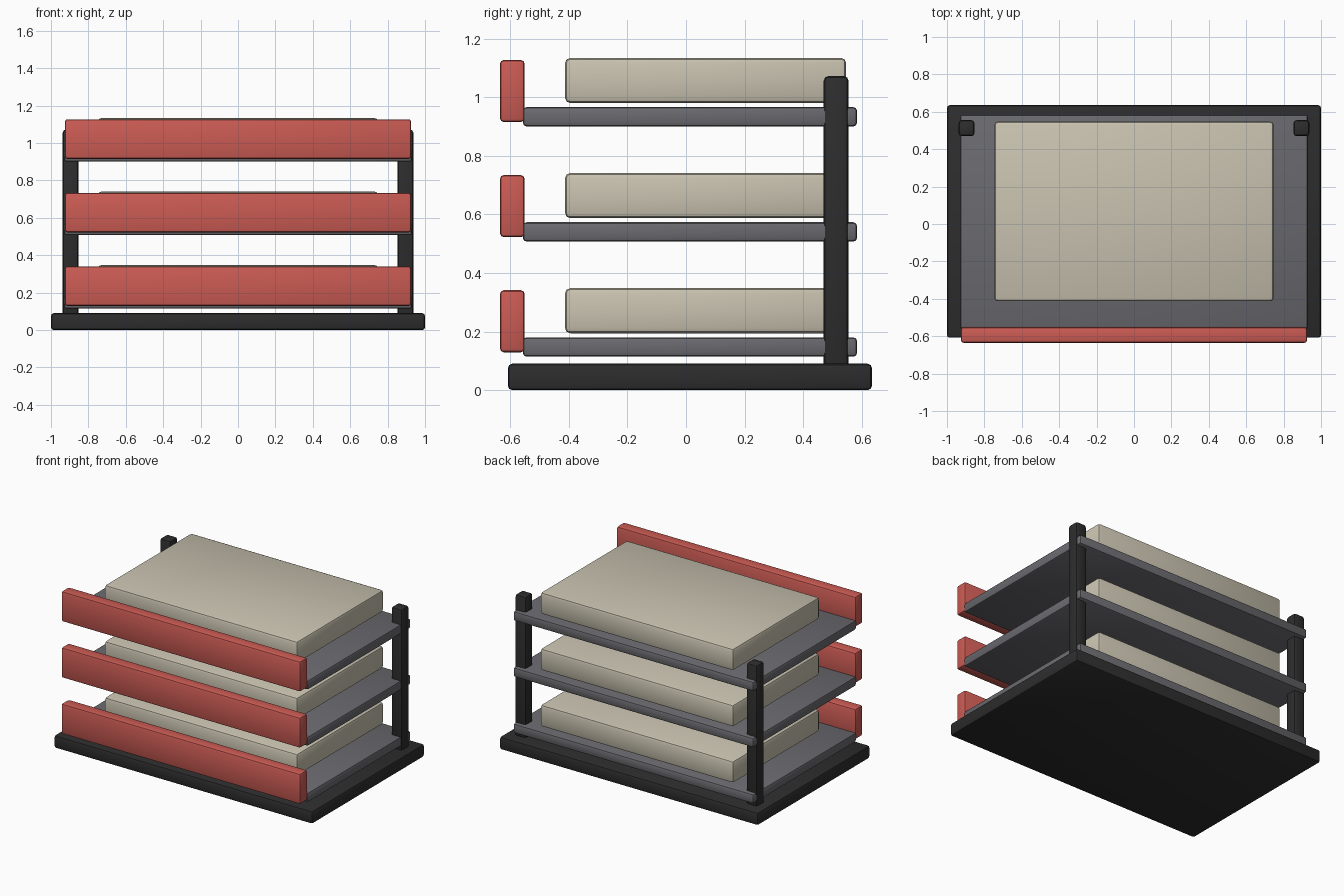
import bpy
import math

if "Cube" in bpy.data.objects:
    bpy.data.objects.remove(bpy.data.objects["Cube"])


def material(name, rgb):
    m = bpy.data.materials.new(name)
    m.diffuse_color = (*rgb, 1)
    m.use_nodes = True
    m.node_tree.nodes["Principled BSDF"].inputs["Base Color"].default_value = m.diffuse_color
    return m


black = material("black", (0.026, 0.026, 0.026))
grey = material("grey", (0.145, 0.142, 0.157))
red = material("red", (0.60, 0.105, 0.088))
cream = material("cream", (0.58, 0.54, 0.43))


def box(name, x, y, z, mat, bevel):
    """Rounded box from (min, max) ranges on each axis."""
    bpy.ops.mesh.primitive_cube_add(size=1)
    ob = bpy.context.object
    ob.name = name
    ob.location = [(r[0] + r[1]) / 2 for r in (x, y, z)]
    ob.scale = [r[1] - r[0] for r in (x, y, z)]
    bpy.ops.object.transform_apply(location=False, rotation=False, scale=True)
    ob.data.materials.append(mat)
    mod = ob.modifiers.new("bevel", "BEVEL")
    mod.width = bevel
    mod.segments = 2
    bpy.ops.object.modifier_apply(modifier=mod.name)
    bpy.ops.object.shade_smooth_by_angle(angle=math.radians(30))
    return ob


# base plate
box("base", (-1, 1), (-0.608, 0.635), (0, 0.09), black, 0.015)

# rear posts
for side, s in (("left", -1), ("right", 1)):
    cx = 0.895 * s
    box(f"{side}_post", (cx - 0.042, cx + 0.042), (0.47, 0.555),
        (0.06, 1.072), black, 0.016)

# three tiers: tray, front panel, paper stack
for i in range(3):
    h = 0.393 * i
    box(f"tray_{i + 1}", (-0.93, 0.93), (-0.557, 0.584),
        (0.114 + h, 0.180 + h), grey, 0.013)
    box(f"front_panel_{i + 1}", (-0.925, 0.925), (-0.635, -0.551),
        (0.129 + h, 0.341 + h), red, 0.013)
    box(f"paper_stack_{i + 1}", (-0.747, 0.747), (-0.413, 0.547),
        (0.194 + h, 0.348 + h), cream, 0.018)
